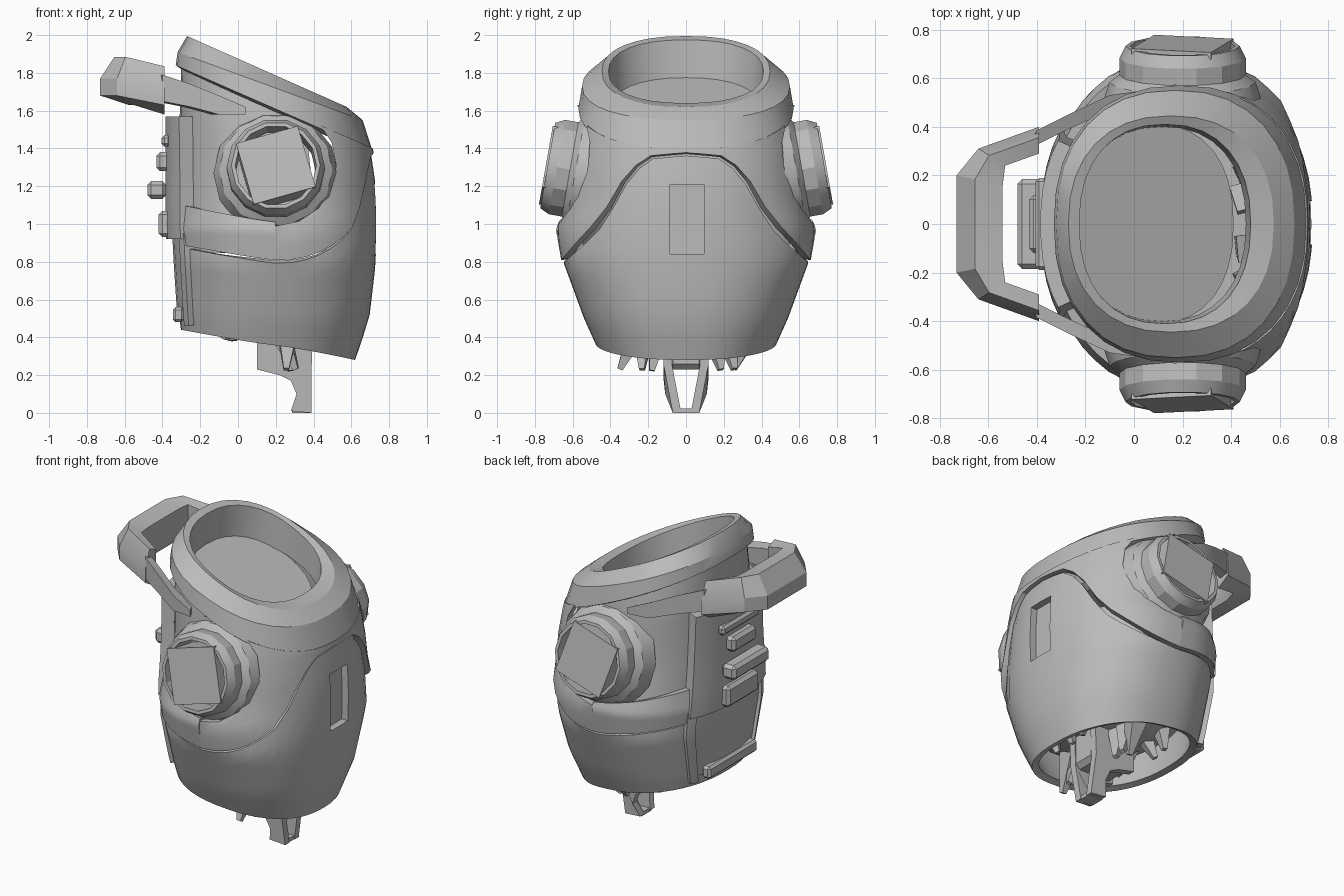
import bpy, bmesh, math, random
from math import sin, cos, radians, copysign
from mathutils import Vector, Matrix

if "Cube" in bpy.data.objects:
    bpy.data.objects.remove(bpy.data.objects["Cube"])
random.seed(4)

grey = bpy.data.materials.new("plain_grey")
grey.use_nodes = True
grey.diffuse_color = (0.5, 0.5, 0.5, 1)
grey.node_tree.nodes["Principled BSDF"].inputs["Base Color"].default_value = (0.5, 0.5, 0.5, 1)
parts = []


def finish(name, bm, recalc=True):
    bmesh.ops.remove_doubles(bm, verts=bm.verts, dist=0.0005)
    if recalc:
        bmesh.ops.recalc_face_normals(bm, faces=bm.faces)
    me = bpy.data.meshes.new(name)
    bm.to_mesh(me)
    bm.free()
    ob = bpy.data.objects.new(name, me)
    bpy.context.collection.objects.link(ob)
    me.materials.append(grey)
    parts.append(ob)
    return ob


def apply_mod(ob, kind, **settings):
    mod = ob.modifiers.new(kind, kind)
    for key, value in settings.items():
        setattr(mod, key, value)
    bpy.context.view_layer.objects.active = ob
    bpy.ops.object.modifier_apply(modifier=mod.name)


def cut(ob, cutter):
    apply_mod(ob, 'BOOLEAN', object=cutter, operation='DIFFERENCE', solver='EXACT')
    parts.remove(cutter)
    bpy.data.objects.remove(cutter)


def loft(name, rings, caps=False):
    bm = bmesh.new()
    rows = [[bm.verts.new(p) for p in ring] for ring in rings]
    n = len(rows[0])
    for a, b in zip(rows, rows[1:]):
        for i in range(n):
            bm.faces.new((a[i], a[(i + 1) % n], b[(i + 1) % n], b[i]))
    if caps:
        bm.faces.new(rows[0])
        bm.faces.new(rows[-1])
    return finish(name, bm)


def box(name, center, size, bevel=0.0):
    bm = bmesh.new()
    bmesh.ops.create_cube(bm, size=1)
    bm.transform(Matrix.Diagonal((*size, 1)))
    ob = finish(name, bm)
    if bevel:
        apply_mod(ob, 'BEVEL', width=bevel, segments=1)
    ob.location = center
    return ob


def lerp(table, t):
    if t <= table[0][0]:
        return table[0][1:]
    for a, b in zip(table, table[1:]):
        if t <= b[0]:
            k = (t - a[0]) / (b[0] - a[0])
            return [p + (q - p) * k for p, q in zip(a[1:], b[1:])]
    return table[-1][1:]


def oval(back, front, half, a):
    c, s = cos(a), sin(a)
    return ((back + front) / 2 + (front - back) / 2 * copysign(abs(c) ** 0.87, c),
            half * copysign(abs(s) ** 0.87, s))


# Body outline by height: back x, front x, half width
BODY = [(0.28, -0.28, 0.62, 0.44), (0.5, -0.31, 0.695, 0.54), (0.8, -0.33, 0.73, 0.65),
        (1.0, -0.34, 0.735, 0.62), (1.2, -0.34, 0.73, 0.58), (1.4, -0.34, 0.70, 0.56),
        (1.6, -0.34, 0.65, 0.55), (1.85, -0.33, 0.6, 0.5)]
UPPER = [(0.8, -0.34, 0.74, 0.655), (0.97, -0.35, 0.745, 0.685), (1.08, -0.34, 0.74, 0.645),
         (1.25, -0.34, 0.735, 0.615), (1.4, -0.34, 0.71, 0.60), (1.6, -0.34, 0.66, 0.57)]
SEAM = [(0, 1.37), (0.2, 1.35), (0.33, 1.2), (0.42, 1.0), (0.5, 0.92), (0.63, 0.8)]


def rough_x(a):
    return 0.19 + 0.52 * cos(a)


def seam(a):
    if cos(a) < 0:
        return 0.8 - 0.09 * cos(a)
    return lerp(SEAM, 0.63 * abs(sin(a)))[0]


def bottom(a):
    return 0.36 - 0.08 * cos(a)


def collar_edge(a):
    return 1.86 - 0.442 * (rough_x(a) + 0.33)


def shell(name, table, start, end, low, high, offset=0.0, thick=0.045, rows=9):
    """Curved plate following the body outline between two edge functions."""
    n = max(4, round(abs(end - start) / 7.5))
    bm = bmesh.new()
    grid = []
    for i in range(n + 1):
        a = radians(start + (end - start) * i / n)
        column = []
        for j in range(rows + 1):
            z = low(a) + (high(a) - low(a)) * j / rows
            back, front, half = lerp(table, z)
            column.append(bm.verts.new((*oval(back - offset, front + offset, half + offset, a), z)))
        grid.append(column)
    for p, q in zip(grid, grid[1:]):
        for j in range(rows):
            bm.faces.new((p[j], q[j], q[j + 1], p[j + 1]))
    ob = finish(name, bm, recalc=False)
    apply_mod(ob, 'SOLIDIFY', thickness=thick, offset=-1)
    return ob


# Lower shell with the recessed front slot
lower = shell("lower_shell", BODY, 0, 360, bottom, lambda a: seam(a) - 0.008)
cut(lower, box("slot_cutter", (0.73, 0.005, 1.025), (0.3, 0.18, 0.37)))
box("slot_back", (0.67, 0.005, 1.02), (0.02, 0.24, 0.44))

# Upper chest shell with round arm openings, and the side straps
chest = shell("chest_shell", UPPER, -90, 90, lambda a: seam(a) + 0.008, collar_edge, 0.004)
bm = bmesh.new()
bmesh.ops.create_cone(bm, cap_ends=True, segments=16, radius1=0.32, radius2=0.32, depth=3,
                      matrix=Matrix.Translation((0.2, 0, 1.31)) @ Matrix.Rotation(math.pi / 2, 4, 'X'))
cut(chest, finish("arm_cutter", bm))
for side, start in (("left", 90), ("right", 210)):
    shell(side + "_strap", UPPER, start, start + 60, lambda a: seam(a) + 0.008,
          lambda a: 1.01 - 0.1 * cos(a), 0.004)
shell("recess_panel", BODY, 70, 290, lambda a: 0.85, lambda a: collar_edge(a) + 0.04, -0.03, 0.03)


# Tilted neck collar and the dish inside: back x, back z, front x, front z, half width
def tilted_rings(specs):
    rings = []
    for xb, zb, xf, zf, half in specs:
        flat = [oval(xb, xf, half, radians(i * 11.25)) for i in range(32)]
        rings.append([(x, y, zb + (zf - zb) * (x - xb) / (xf - xb)) for x, y in flat])
    return rings


loft("neck_collar", tilted_rings([
    (-0.27, 1.80, 0.66, 1.38, 0.50), (-0.33, 1.84, 0.713, 1.385, 0.57), (-0.32, 1.91, 0.66, 1.55, 0.55),
    (-0.27, 1.995, 0.575, 1.62, 0.445), (-0.225, 1.975, 0.48, 1.64, 0.41), (-0.23, 1.75, 0.46, 1.48, 0.40)]))
loft("neck_dish", tilted_rings([
    (-0.24, 1.78, 0.41, 1.45, 0.41), (-0.15, 1.64, 0.36, 1.42, 0.32), (0.04, 1.54, 0.14, 1.49, 0.06)]), True)

# Arm sockets, tipped slightly upward, each with a square plug
for side, s in (("left", 1), ("right", -1)):
    tip = radians(10)
    out, up = Vector((0, s * cos(tip), sin(tip))), Vector((0, -s * sin(tip), cos(tip)))
    centre = Vector((0.2, s * 0.732, 1.31))
    rings = []
    for r, d in ((0.33, -0.24), (0.30, -0.15), (0.26, -0.12), (0.26, -0.05), (0.235, 0),
                 (0.215, 0), (0.21, -0.16)):
        rings.append([centre + out * d + (Vector((1, 0, 0)) * cos(t) + up * sin(t)) * r
                      for t in (math.tau * i / 14 for i in range(14))])
    loft(side + "_arm_socket", rings)
    plug = box(side + "_socket_plug", centre - out * 0.09, (0.34, 0.2, 0.34))
    plug.rotation_euler = (Matrix.Rotation(s * tip, 3, 'X') @ Matrix.Rotation(radians(-16), 3, 'Y')).to_euler()

# Carry handle: faceted section swept along a U between outer and inner outlines
outline = [((-0.39, 0.40), (-0.39, 0.29), -0.05), ((-0.64, 0.31), (-0.53, 0.24), 0),
           ((-0.73, 0.2), (-0.54, 0.16), 0)]
outline += [((o[0], -o[1]), (i[0], -i[1]), dz) for o, i, dz in reversed(outline)]
section = [(0, 1.68), (0, 1.77), (0.4, 1.885), (1, 1.86), (1, 1.70), (0.8, 1.63)]
loft("carry_handle", [[(*Vector(o).lerp(Vector(i), u), z + dz) for u, z in section]
                      for o, i, dz in outline], True)

# Handle arms tapering into the body sides
for side, s in (("left", 1), ("right", -1)):
    path = [(-0.42, 0.345, 1.72, 0.07), (-0.27, 0.42, 1.68, 0.06), (-0.12, 0.49, 1.63, 0.05), (0.02, 0.51, 1.6, 0.02)]
    loft(side + "_handle_arm", [[(x + dy * 0.5, s * (y + dy), z + dz) for dy, dz in
                                 ((-0.04, -h), (0.04, -h), (0.04, h), (-0.04, h))]
                                for x, y, z, h in path], True)

# Back plates, ribs and latch blocks
shell("back_plate", BODY, 148, 212, lambda a: 0.92, lambda a: 1.57, 0.045, 0.1)
shell("lower_back_plate", BODY, 152, 208, lambda a: 0.5, lambda a: 0.93, 0.012, 0.05)
for side, start in (("left", 147), ("right", 207)):
    shell(side + "_back_rib", BODY, start, start + 6, lambda a: 0.46, lambda a: 0.95, 0.03, 0.07)
box("lower_back_rail", (-0.315, 0, 0.52), (0.06, 0.5, 0.08), 0.015)
box("latch_bar", (-0.43, 0, 1.18), (0.1, 0.37, 0.095), 0.02)
box("latch_block", (-0.395, 0, 1.33), (0.075, 0.24, 0.1), 0.02)
box("latch_frame", (-0.38, 0, 1.44), (0.05, 0.38, 0.06), 0.015)
box("latch_base", (-0.385, 0, 1.0), (0.07, 0.32, 0.14), 0.02)

# Hip hook: two side plates joined by a block and a toe bar
hook = [(0.1, 0.5), (0.1, 0.23), (0.22, 0.2), (0.28, 0.17), (0.31, 0.1), (0.28, 0.01),
        (0.39, 0.0), (0.39, 0.25), (0.4, 0.5)]
for side, s in (("left", 1), ("right", -1)):
    loft(side + "_hook_plate", [[(x, s * (y + 0.4 * min(z, 0.12)), z) for x, z in hook]
                                for y in (0.025, 0.07)], True)
box("hook_block", (0.25, 0, 0.35), (0.28, 0.2, 0.24), 0.03)
box("hook_toe", (0.335, 0, 0.012), (0.1, 0.1, 0.024))

# Jagged underside inside the lower opening, with low shards beside the hook
loft("underside_panel", tilted_rings([
    (-0.2, 0.58, 0.58, 0.50, 0.43), (-0.05, 0.49, 0.45, 0.44, 0.28), (0.1, 0.46, 0.3, 0.44, 0.1)]), True)
spots = [(0.26, s * y, 0.34) for s in (1, -1) for y in (0.16, 0.23, 0.3)]
spots += [(x, y, 0.5) for x in (-0.03, 0.45) for y in (-0.22, -0.08, 0.08, 0.22)]
for spot in spots:
    bm = bmesh.new()
    bmesh.ops.create_cone(bm, cap_ends=True, segments=4, radius1=0.02, radius2=0.08, depth=0.24)
    shard = finish("underside_shard", bm)
    shard.location = spot
    shard.rotation_euler = (random.uniform(-0.4, 0.4), random.uniform(-0.4, 0.4), random.uniform(0, 3))

# Smooth shading with sharp edges kept
bpy.ops.object.select_all(action='DESELECT')
for ob in parts:
    ob.select_set(True)
bpy.context.view_layer.objects.active = parts[0]
bpy.ops.object.shade_smooth_by_angle(angle=radians(25))
